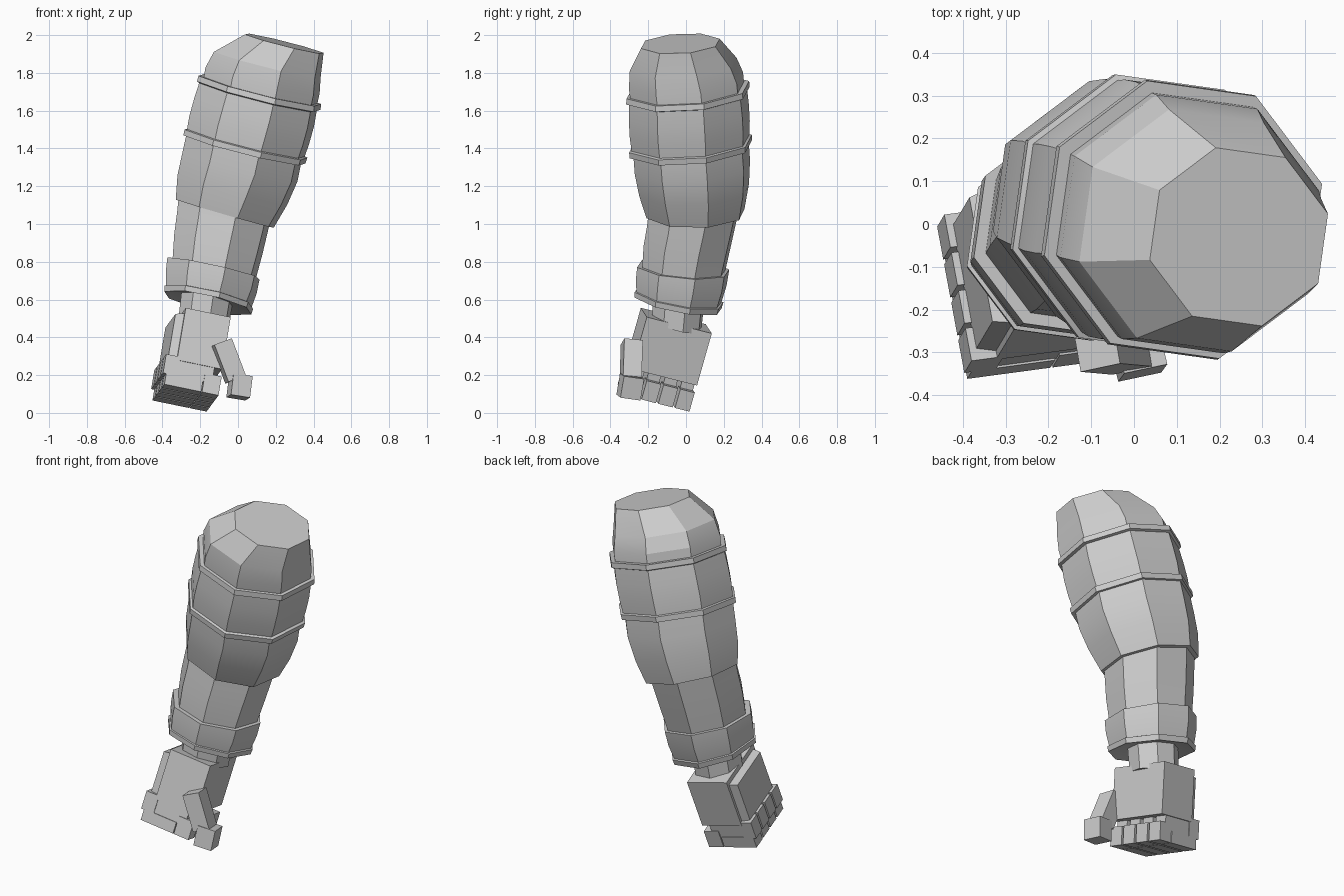
import bpy, bmesh, math
from mathutils import Matrix, Vector

PHASE = math.radians(14.5)


def finish(bm, name):
    bmesh.ops.recalc_face_normals(bm, faces=bm.faces)
    me = bpy.data.meshes.new(name)
    bm.to_mesh(me)
    bm.free()
    ob = bpy.data.objects.new(name, me)
    bpy.context.collection.objects.link(ob)
    bpy.context.view_layer.objects.active = ob
    ob.select_set(True)
    bpy.ops.object.shade_smooth_by_angle(angle=math.radians(20))
    ob.select_set(False)
    return ob


def loft(name, rings, sides=8):
    """Skin tilted octagons: (x, y, z, radius, fall along x, rise along y)."""
    bm = bmesh.new()
    loops = []
    for x, y, z, r, a, b in rings:
        loop = []
        for i in range(sides):
            t = PHASE + 2 * math.pi * i / sides
            dx, dy = r * math.cos(t), r * math.sin(t)
            loop.append(bm.verts.new((x + dx, y + dy, z - a * dx + b * dy)))
        loops.append(loop)
    for lo, hi in zip(loops, loops[1:]):
        for i in range(sides):
            j = (i + 1) % sides
            bm.faces.new((lo[i], lo[j], hi[j], hi[i]))
    bm.faces.new(loops[0])
    bm.faces.new(loops[-1])
    return finish(bm, name)


def block(name, frame, lo, hi, taper=0.0):
    """Box between two local corners; taper shrinks its -x face."""
    bm = bmesh.new()
    lo, hi = Vector(lo), Vector(hi)
    bmesh.ops.create_cube(bm, size=1)
    for v in bm.verts:
        if v.co.x < 0:
            v.co.y *= 1 - taper
            v.co.z *= 1 - taper
        v.co = (lo + hi) / 2 + v.co * (hi - lo)
    bm.transform(frame)
    return finish(bm, name)


# Shoulder cap
loft("shoulder_cap", [
    (0.245, -0.03, 1.955, 0.215, 0.25, 0.06),
    (0.155, -0.015, 1.845, 0.292, 0.25, 0.06),
    (0.13, 0.0, 1.76, 0.312, 0.25, 0.08),
    (0.11, 0.01, 1.66, 0.31, 0.25, 0.08)])

# Upper sleeve with a raised lip at each end
loft("upper_sleeve", [
    (0.115, 0.01, 1.71, 0.30, 0.25, 0.08),
    (0.115, 0.01, 1.71, 0.335, 0.25, 0.08),
    (0.11, 0.01, 1.68, 0.338, 0.25, 0.08),
    (0.106, 0.011, 1.675, 0.322, 0.25, 0.08),
    (0.085, 0.015, 1.59, 0.328, 0.25, 0.08),
    (0.06, 0.02, 1.50, 0.328, 0.25, 0.08),
    (0.042, 0.024, 1.43, 0.322, 0.25, 0.08),
    (0.042, 0.024, 1.425, 0.336, 0.25, 0.08),
    (0.034, 0.025, 1.395, 0.334, 0.25, 0.08),
    (0.034, 0.025, 1.395, 0.30, 0.25, 0.08)])

# Elbow sleeve
loft("elbow_sleeve", [
    (0.035, 0.025, 1.42, 0.315, 0.25, 0.08),
    (0.01, 0.034, 1.30, 0.315, 0.26, 0.06),
    (-0.03, 0.043, 1.18, 0.30, 0.28, 0.04),
    (-0.07, 0.05, 1.055, 0.268, 0.29, 0.02)])

# Forearm
loft("forearm", [
    (-0.07, 0.045, 1.09, 0.25, 0.29, 0.02),
    (-0.085, 0.03, 1.0, 0.245, 0.27, 0.0),
    (-0.105, 0.008, 0.89, 0.24, 0.24, -0.04),
    (-0.13, -0.015, 0.74, 0.225, 0.22, -0.1)])

# Wrist cuff
loft("wrist_cuff", [
    (-0.13, -0.015, 0.765, 0.22, 0.22, -0.08),
    (-0.13, -0.015, 0.765, 0.252, 0.22, -0.08),
    (-0.142, -0.025, 0.69, 0.248, 0.22, -0.12),
    (-0.155, -0.037, 0.615, 0.233, 0.22, -0.17),
    (-0.155, -0.037, 0.612, 0.243, 0.22, -0.17),
    (-0.16, -0.042, 0.582, 0.238, 0.22, -0.18),
    (-0.16, -0.042, 0.60, 0.15, 0.22, -0.18)])

# Wrist
loft("wrist", [
    (-0.16, -0.035, 0.64, 0.14, 0.2, -0.2),
    (-0.185, -0.05, 0.46, 0.135, 0.2, -0.25)])

# Hand frame: x out of the palm, y across the knuckles, z up the forearm
ex = Vector((0.97, 0.13, -0.2)).normalized()
ey = Vector((-0.17, 0.95, -0.24))
ez = ex.cross(ey).normalized()
ey = ez.cross(ex)
hand = Matrix((ex, ey, ez)).transposed().to_4x4()
hand.translation = (-0.21, -0.09, 0.35)

block("palm", hand, (-0.125, -0.18, -0.145), (0.12, 0.18, 0.145))
block("back_of_hand", hand, (-0.17, -0.165, -0.15), (-0.12, 0.165, 0.12), 0.08)

# Curled fingers
for k, y in enumerate((-0.14, -0.048, 0.045, 0.138)):
    w = 0.04
    block(f"finger_{k}_knuckle", hand, (-0.187, y - w, -0.23), (-0.11, y + w, -0.125))
    block(f"finger_{k}_inner", hand, (-0.15, y - w + .005, -0.23), (0.08, y + w - .005, -0.14))
    block(f"finger_{k}_middle", hand, (-0.17, y - w, -0.29), (0.03, y + w, -0.225))
    block(f"finger_{k}_tip", hand, (0.035, y - w, -0.29), (0.125, y + w, -0.185))

# Thumb
for name, loc, rot, h in (
        ("thumb_base", (-0.05, -0.29, 0.275), (-6, -20, 12), (0.05, 0.05, 0.105)),
        ("thumb_tip", (0.008, -0.295, 0.138), (-8, 9, 12), (0.052, 0.055, 0.058))):
    m = Matrix.Translation(loc)
    for ang, ax in zip(reversed(rot), "ZYX"):
        m = m @ Matrix.Rotation(math.radians(ang), 4, ax)
    block(name, m, [-c for c in h], h)
